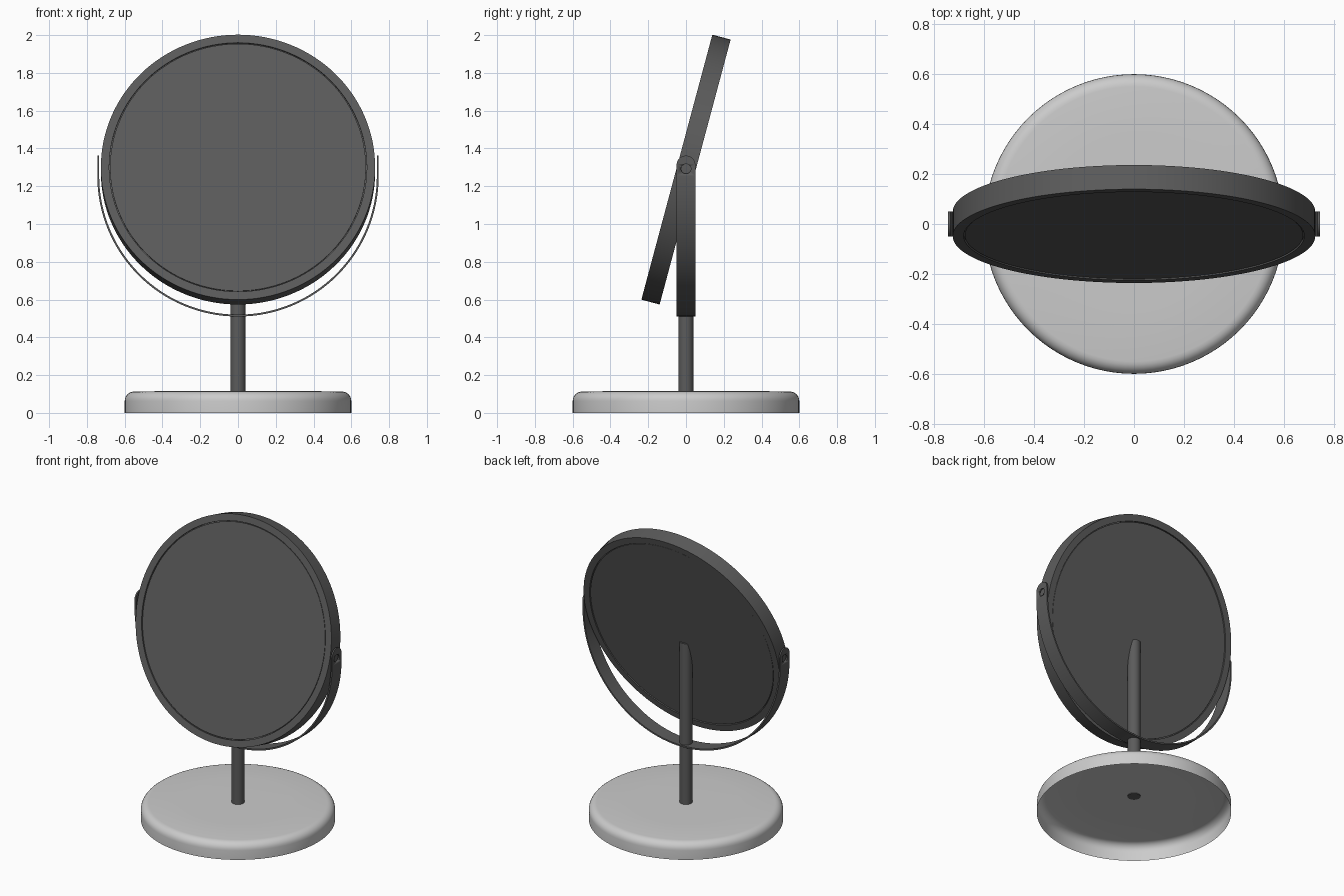
import bpy, bmesh, math
from mathutils import Matrix, Vector

if "Cube" in bpy.data.objects:
    bpy.data.objects.remove(bpy.data.objects["Cube"])


def grey(name, v):
    m = bpy.data.materials.new(name)
    m.diffuse_color = (v, v, v, 1)
    m.use_nodes = True
    m.node_tree.nodes["Principled BSDF"].inputs["Base Color"].default_value = m.diffuse_color
    return m


dark = grey("dark_metal", 0.105)
light = grey("light_metal", 0.57)


def finish(bm, name, mat=None, angle=30):
    bmesh.ops.remove_doubles(bm, verts=bm.verts, dist=1e-5)
    bmesh.ops.recalc_face_normals(bm, faces=bm.faces)
    me = bpy.data.meshes.new(name)
    bm.to_mesh(me)
    bm.free()
    ob = bpy.data.objects.new(name, me)
    bpy.context.collection.objects.link(ob)
    if mat:
        me.materials.append(mat)
    bpy.ops.object.select_all(action='DESELECT')
    ob.select_set(True)
    bpy.context.view_layer.objects.active = ob
    bpy.ops.object.shade_smooth_by_angle(angle=math.radians(angle))
    return ob


def lathe(name, profile, steps=96, mat=None, matrix=Matrix()):
    """Spin an (r, z) profile around z, then place it."""
    bm = bmesh.new()
    vs = [bm.verts.new((r, 0, z)) for r, z in profile]
    es = [bm.edges.new(p) for p in zip(vs, vs[1:])]
    bmesh.ops.spin(bm, geom=vs + es, cent=(0, 0, 0), axis=(0, 0, 1),
                   angle=2 * math.pi, steps=steps, use_duplicate=False)
    bmesh.ops.remove_doubles(bm, verts=bm.verts, dist=1e-5)
    bmesh.ops.transform(bm, matrix=matrix, verts=bm.verts)
    return finish(bm, name, mat)


# Base: shell with rounded top edge, open underneath
fillet = [(0.55 + 0.05 * math.cos(math.radians(a)), 0.063 + 0.05 * math.sin(math.radians(a)))
          for a in range(0, 91, 15)]
lathe("base", [(0.6, 0)] + fillet + [(0.34, 0.116), (0.04, 0.116)], mat=light)

# Post: rod running up into the back of the mirror
lathe("post", [(0, 0.112), (0.04, 0.112), (0.04, 1.21), (0, 1.21)], 32, dark)

# Mirror: rim and faces separated by a fine groove, tilted back 15 degrees
PIVOT = 1.288
tilt = Matrix.Translation((0, 0, PIVOT)) @ Matrix.Rotation(math.radians(75), 4, 'X')
half = [(0, 0.046), (0.677, 0.046), (0.677, 0.038), (0.682, 0.038), (0.682, 0.05), (0.726, 0.05)]
lathe("mirror", half + [(r, -z) for r, z in reversed(half)], 128, dark, tilt)

# Yoke: thin half-round strap with straight, rounded ends
R, T, W, CZ, END = 0.745, 0.01, 0.05, 1.255, 1.312
sections = []                                   # outer point, inward normal, half width
for i in range(65):
    a = math.pi * (1 + i / 64)
    d = Vector((math.cos(a), 0, math.sin(a)))
    sections.append((Vector((0, 0, CZ)) + d * R, -d, W))
for i in range(11):
    a = math.radians(88) * i / 10
    z, w = END + W * math.sin(a), W * math.cos(a)
    sections.append((Vector((R, 0, z)), Vector((-1, 0, 0)), w))
    sections.insert(0, (Vector((-R, 0, z)), Vector((1, 0, 0)), w))
bm = bmesh.new()
rings = []
for p, n, w in sections:
    y = Vector((0, w, 0))
    rings.append([bm.verts.new(c) for c in (p - y, p + y, p + n * T + y, p + n * T - y)])
for a, b in zip(rings, rings[1:]):
    for k in range(4):
        bm.faces.new((a[k], a[(k + 1) % 4], b[(k + 1) % 4], b[k]))
bm.faces.new(rings[0])
bm.faces.new(rings[-1])
yoke = finish(bm, "yoke", dark)

# Pivot holes through both strap ends
cutter = lathe("pivot_hole_cutter", [(0, -0.9), (0.026, -0.9), (0.026, 0.9), (0, 0.9)], 24, dark,
               Matrix.Translation((0, 0, PIVOT + 0.004)) @ Matrix.Rotation(math.pi / 2, 4, 'Y'))
cutter.hide_render = True
mod = yoke.modifiers.new("pivot_holes", 'BOOLEAN')
mod.operation, mod.solver, mod.object = 'DIFFERENCE', 'EXACT', cutter
bpy.context.view_layer.objects.active = yoke
bpy.ops.object.modifier_apply(modifier=mod.name)
bpy.data.objects.remove(cutter)
